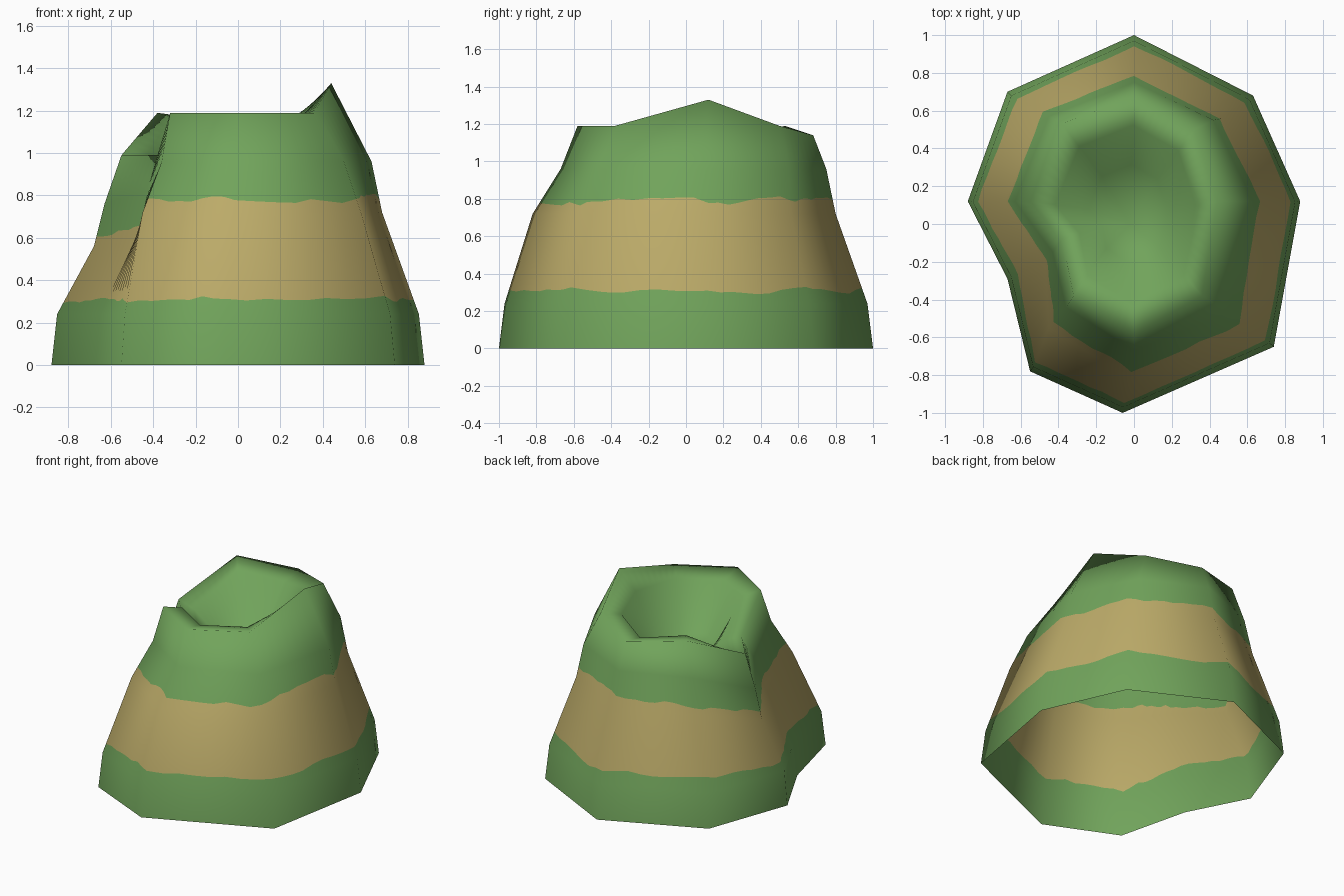
import bpy, random
from mathutils import Vector as V

if "Cube" in bpy.data.objects:
    bpy.data.objects.remove(bpy.data.objects["Cube"])

random.seed(4)
STEPS = 8  # subdivisions between neighbouring columns


def material(name, rgb):
    m = bpy.data.materials.new(name)
    m.diffuse_color = (*rgb, 1)
    m.use_nodes = True
    m.node_tree.nodes["Principled BSDF"].inputs["Base Color"].default_value = m.diffuse_color
    return m


# nine uneven columns, counter-clockwise: base xy, shoulder xyz, upper xyz, rim xyz
COLS = [
    ((.88, .12), (.68, .12, .72), (.63, .12, .96), (.44, .12, 1.33)),
    ((.63, .68), (.47, .56, .72), (.42, .55, .96), (.32, .50, 1.19)),
    ((0, 1.0), (0, .80, .72), (0, .75, .96), (0, .68, 1.14)),
    ((-.67, .70), (-.49, .60, .72), (-.45, .57, .96), (-.38, .53, 1.19)),
    ((-.88, .12), (-.68, .12, .56), (-.63, .12, .76), (-.55, .12, .99)),
    ((-.67, -.29), (-.47, -.20, .62), (-.43, -.15, .82), (-.38, -.08, .99)),
    ((-.55, -.78), (-.45, -.55, .72), (-.36, -.44, .96), (-.32, -.38, 1.19)),
    ((-.06, -1.0), (-.02, -.82, .72), (0, -.67, .96), (0, -.58, 1.19)),
    ((.74, -.65), (.58, -.55, .72), (.50, -.47, .96), (.36, -.38, 1.19)),
]


def column(base, shoulder, upper, rim):
    b, r = V((*base, 0)), V(rim)
    mid = V((-.02, .05, 0))
    ring1 = V((b.x * .97, b.y * .97, .24))
    lip = mid + (r - mid) * .75
    lip.z = min(r.z - .03, 1.19)
    floor = mid + (r - mid) * .42
    floor.z = .86
    return [b, ring1, V(shoulder), V(upper), r, lip, floor]


def skin(rows):
    """Faces of stacked closed rings, plus a fan closing the last ring."""
    n, faces = len(rows[0]), []
    for i in range(len(rows) - 1):
        for j in range(n):
            k = (j + 1) % n
            faces.append((i * n + j, i * n + k, (i + 1) * n + k, (i + 1) * n + j))
    last, c = (len(rows) - 1) * n, len(rows) * n
    for j in range(n):
        faces.append((last + j, last + (j + 1) % n, c))
    return [p for r in rows for p in r] + [V((-.02, .0, .85))], faces


# coarse cage, used for its soft normals
cols = [column(*c) for c in COLS]
n = len(cols)
cage_rows = [list(r) for r in zip(*cols)]
cv, cf = skin(cage_rows)
cage = bpy.data.meshes.new("cage")
cage.from_pydata(cv, [], cf)
cage.update()
normals = [v.normal.copy() for v in cage.vertices]
normal_rows = [normals[i * n:(i + 1) * n] for i in range(len(cage_rows))]
bpy.data.meshes.remove(cage)


def densify(ring):
    return [ring[j].lerp(ring[(j + 1) % n], s / STEPS) for j in range(n) for s in range(STEPS)]


P = [densify(r) for r in cage_rows]
N = [densify(r) for r in normal_rows]
total = n * STEPS


def wavy(mean, spread):
    """Random-walk offsets pulled back to the mean, for ragged stripe edges."""
    out, t = [], mean
    for _ in range(total):
        t += (mean - t) * .3 + random.uniform(-spread, spread)
        out.append(t)
    return out


def between(rows, i, ts):
    return [a.lerp(b, t) for a, b, t in zip(rows[i], rows[i + 1], ts)]


low, high = wavy(.16, .03), wavy(.28, .06)
order = lambda R: [R[0], R[1], between(R, 1, low), R[2], between(R, 2, high), *R[3:]]
verts, faces = skin(order(P))
norms = [x.normalized() for r in order(N) for x in r] + [V((0, 0, 1))]

# hollow hill with crater, open underneath
me = bpy.data.meshes.new("crater_hill")
me.from_pydata(verts, [], faces)
me.materials.append(material("grass green", (.165, .37, .105)))
me.materials.append(material("sandy tan", (.50, .405, .14)))
for p in me.polygons:
    p.use_smooth = True
    # the stripe fills the two rows between the ragged edges
    p.material_index = 1 if p.index // total in (2, 3) else 0
me.update()
me.normals_split_custom_set_from_vertices(norms)
hill = bpy.data.objects.new("crater_hill", me)
bpy.context.collection.objects.link(hill)
